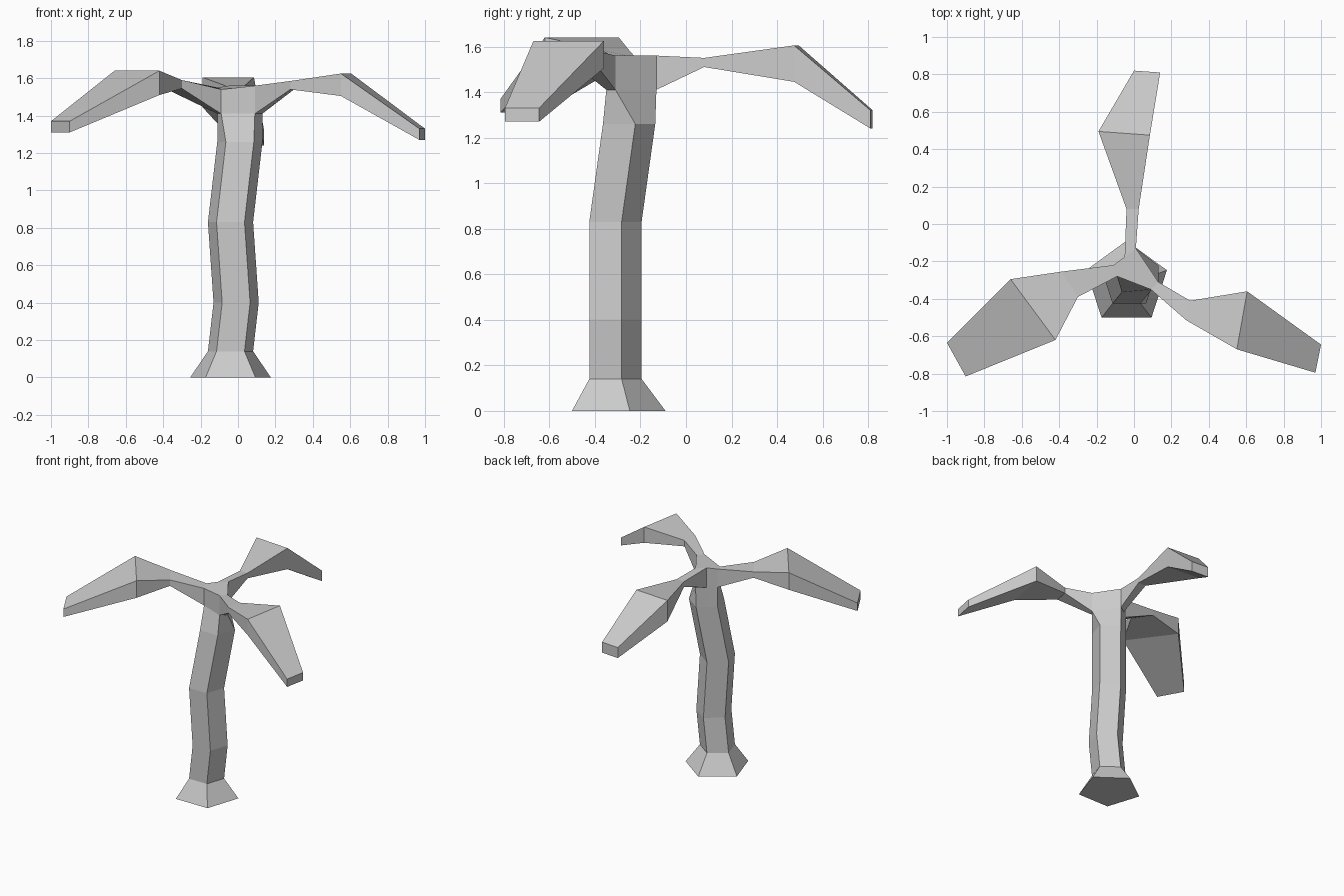
import bpy
import bmesh
import math
from mathutils import Vector

if "Cube" in bpy.data.objects:
    bpy.data.objects.remove(bpy.data.objects["Cube"])


def make_object(name, bm):
    bmesh.ops.recalc_face_normals(bm, faces=bm.faces)
    mesh = bpy.data.meshes.new(name)
    bm.to_mesh(mesh)
    bm.free()
    obj = bpy.data.objects.new(name, mesh)
    bpy.context.collection.objects.link(obj)
    return obj


def bridge(bm, a, b, skip=()):
    n = len(a)
    for i in range(n):
        if i not in skip:
            bm.faces.new((a[i], a[(i + 1) % n], b[(i + 1) % n], b[i]))


def ring(cx, cy, z, r):
    # pentagon pointing backwards, with a spare point on the back left edge
    pts = [Vector((cx + r * math.cos(math.radians(90 + 72 * i)),
                   cy + r * math.sin(math.radians(90 + 72 * i)), z)) for i in range(5)]
    pts.insert(1, (pts[0] + pts[1]) / 2)
    return pts


# Crown outline: three root edges (0-1 back, 2-3 left, 4-5 right)
crown = [(0.01, -0.13), (-0.05, -0.175), (-0.11, -0.22),
         (-0.09, -0.28), (0.09, -0.35), (0.13, -0.31)]
top_z = [1.56, 1.56, 1.55, 1.54, 1.56, 1.56]
low = [Vector((x, y, 1.41)) for x, y in crown]
high = [Vector((x, y, z)) for (x, y), z in zip(crown, top_z)]

# Trunk: flared foot, bent stem, crown with openings for the leaves
bm = bmesh.new()
sections = [ring(-0.04, -0.317, 0, 0.227), ring(-0.04, -0.322, 0.14, 0.127),
            ring(-0.01, -0.322, 0.40, 0.127), ring(-0.04, -0.322, 0.83, 0.127),
            ring(0.01, -0.262, 1.26, 0.127), low, high]
loops = [[bm.verts.new(p) for p in s] for s in sections]
for k in range(len(loops) - 1):
    bridge(bm, loops[k], loops[k + 1], skip=(0, 2, 4) if k == 5 else ())
bm.faces.new(loops[0])
bm.faces.new(loops[-1])
make_object("trunk", bm)


# Leaves: each station is (edge a xy, edge b xy, top z, bottom z)
def leaf(name, i, stations):
    bm = bmesh.new()
    j = i + 1
    rows = [[high[i], high[j], low[j], low[i]]]
    for (ax, ay), (bx, by), t, b in stations:
        rows.append([(ax, ay, t), (bx, by, t), (bx, by, b), (ax, ay, b)])
    loops = [[bm.verts.new(p) for p in row] for row in rows]
    for a, b in zip(loops, loops[1:]):
        bridge(bm, a, b)
    bm.faces.new(loops[-1])
    make_object(name, bm)


leaf("back_leaf", 0, [((0.025, 0.08), (-0.04, 0.08), 1.55, 1.51),
                      ((0.085, 0.475), (-0.19, 0.495), 1.605, 1.445),
                      ((0.14, 0.81), (0.0, 0.82), 1.32, 1.24)])
leaf("left_leaf", 2, [((-0.39, -0.255), (-0.30, -0.39), 1.59, 1.545),
                      ((-0.66, -0.295), (-0.42, -0.62), 1.64, 1.51),
                      ((-1.0, -0.635), (-0.90, -0.815), 1.37, 1.31)])
leaf("right_leaf", 4, [((0.28, -0.515), (0.30, -0.41), 1.585, 1.54),
                       ((0.55, -0.67), (0.605, -0.36), 1.625, 1.505),
                       ((0.97, -0.795), (1.0, -0.645), 1.33, 1.27)])
